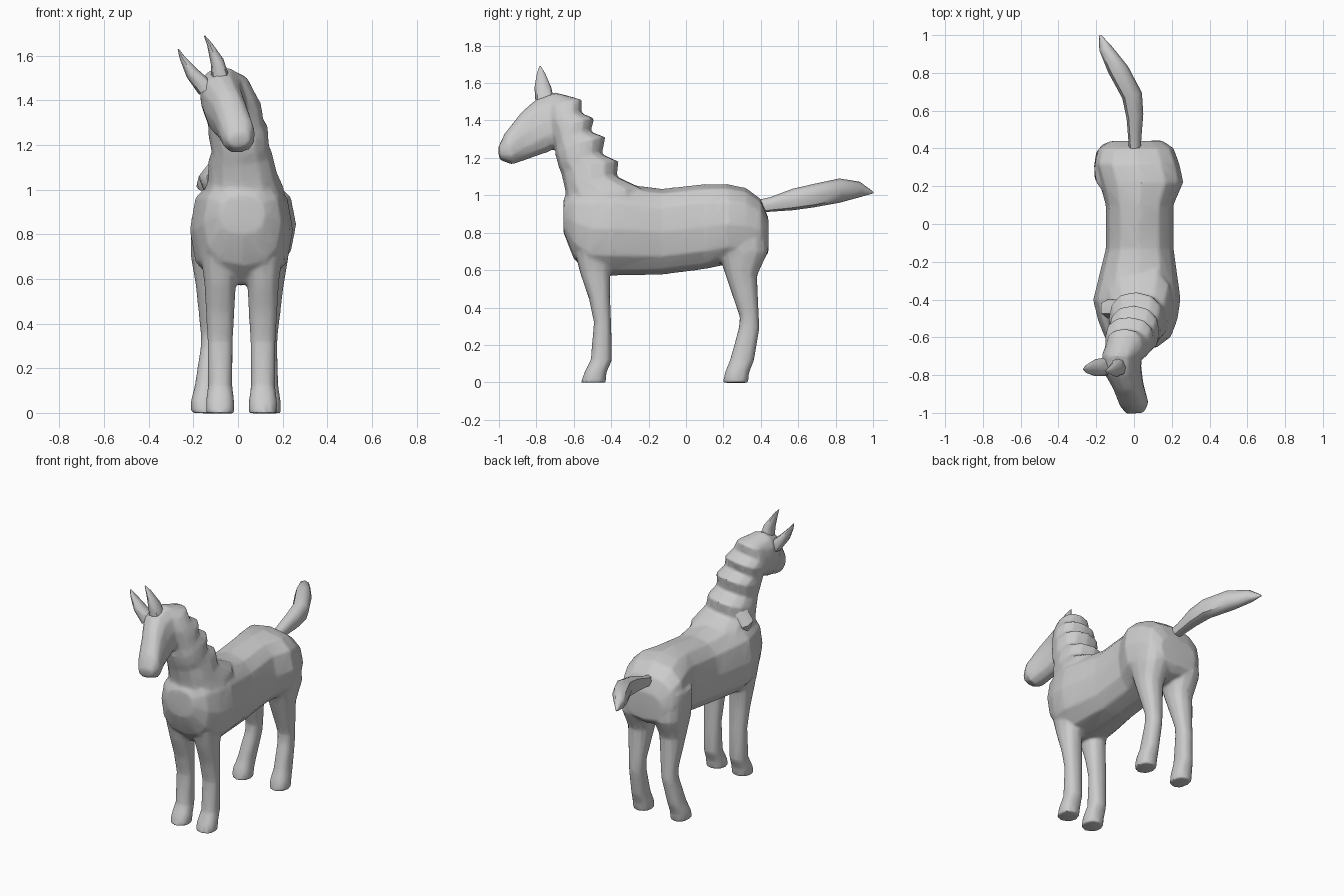
import bpy, bmesh, math
from mathutils import Vector

if "Cube" in bpy.data.objects:
    bpy.data.objects.remove(bpy.data.objects["Cube"])


def shade(obj, angle):
    bpy.ops.object.select_all(action='DESELECT')
    obj.select_set(True)
    bpy.context.view_layer.objects.active = obj
    bpy.ops.object.shade_smooth_by_angle(angle=math.radians(angle))


def loft(name, rings, sides=12, power=0.85, angle=50):
    """Skin rings given as (point A, point B, half width); A-B is the ring's long axis."""
    rings = [(Vector(a), Vector(b), w) for a, b, w in rings]
    axis = (rings[-1][0] + rings[-1][1]) - (rings[0][0] + rings[0][1])
    bm = bmesh.new()
    loops = []
    for a, b, w in rings:
        mid, half = (a + b) / 2, (a - b) / 2
        side = half.cross(axis).normalized() * w
        loop = []
        for i in range(sides):
            t = 2 * math.pi * i / sides
            c, s = math.cos(t), math.sin(t)
            c = math.copysign(abs(c) ** power, c)
            s = math.copysign(abs(s) ** power, s)
            loop.append(bm.verts.new(mid + half * c + side * s))
        loops.append(loop)
    for p, q in zip(loops, loops[1:]):
        for i in range(sides):
            j = (i + 1) % sides
            bm.faces.new((p[i], p[j], q[j], q[i]))
    bm.faces.new(loops[0])
    bm.faces.new(loops[-1])
    bmesh.ops.recalc_face_normals(bm, faces=bm.faces)
    mesh = bpy.data.meshes.new(name)
    bm.to_mesh(mesh)
    bm.free()
    obj = bpy.data.objects.new(name, mesh)
    bpy.context.collection.objects.link(obj)
    shade(obj, angle)
    return obj


# Barrel: y, top z, bottom z, centre x, half width
barrel = [(-.655, .98, .80, .02, .10), (-.60, 1.05, .66, .02, .175),
          (-.51, 1.07, .575, .02, .21), (-.40, 1.07, .57, .015, .232),
          (-.13, 1.035, .575, .03, .18), (.10, 1.06, .605, .03, .18),
          (.22, 1.06, .63, .04, .222), (.32, 1.04, .63, .015, .225),
          (.40, .98, .65, .01, .20), (.44, .88, .69, .01, .14)]
body = loft("body", [((x, y, zt), (x, y, zb), w) for y, zt, zb, x, w in barrel], power=.8)

# Neck with the stepped mane: front y, z, back y, z, centre x, half width
neck = [(-.645, .84, -.22, .98, .02, .20), (-.645, .95, -.22, 1.03, .02, .185),
        (-.645, 1.02, -.37, 1.10, .02, .155), (-.665, 1.11, -.36, 1.18, .01, .145),
        (-.68, 1.15, -.45, 1.22, .01, .13), (-.70, 1.22, -.43, 1.31, 0, .135),
        (-.70, 1.26, -.51, 1.34, -.01, .125), (-.72, 1.33, -.49, 1.41, -.025, .13),
        (-.73, 1.37, -.56, 1.44, -.035, .12), (-.74, 1.46, -.555, 1.51, -.05, .095),
        (-.73, 1.52, -.62, 1.525, -.06, .05)]
neck = loft("neck_and_mane", [((x, yf, zf), (x, yb, zb), w)
                              for yf, zf, yb, zb, x, w in neck])

# Loose lock of mane on the left of the neck
loft("mane_lock", [((-.08, -.50, 1.15), (-.08, -.40, 1.12), .03),
                   ((-.14, -.50, 1.06), (-.14, -.40, 1.03), .04),
                   ((-.13, -.48, .99), (-.13, -.44, .97), .02)], 6)

# Head, rolled to one side: top point, bottom point, half width
head = loft("head", [((0, -1.005, 1.255), (.01, -.995, 1.19), .05),
                     ((-.01, -.97, 1.33), (.01, -.93, 1.165), .078),
                     ((-.05, -.88, 1.445), (-.01, -.84, 1.195), .08),
                     ((-.09, -.80, 1.515), (-.03, -.74, 1.23), .095),
                     ((-.09, -.70, 1.55), (-.04, -.67, 1.265), .105),
                     ((-.06, -.60, 1.525), (-.04, -.60, 1.36), .085)])

# Ears
for name, base, tip in (("left_ear", (-.14, -.755, 1.45), (-.268, -.77, 1.63)),
                        ("right_ear", (-.08, -.755, 1.50), (-.15, -.78, 1.69))):
    b, t = Vector(base), Vector(tip)
    bend = Vector((.015 if name == "right_ear" else -.015, 0, 0))
    rings = []
    for k, depth, w in ((0, .05, .042), (.4, .045, .03), (.8, .022, .012), (1, .004, .003)):
        c = b.lerp(t, k) + bend * math.sin(math.pi * k)
        rings.append((c - Vector((0, depth, 0)), c + Vector((0, depth, 0)), w))
    loft(name, rings, 8)

# Tail: y, top z, bottom z, centre x, half width
tail = [(.36, .97, .90, .005, .03), (.45, .99, .912, .005, .036),
        (.57, 1.035, .92, .005, .046), (.68, 1.06, .935, -.01, .054),
        (.82, 1.09, .96, -.085, .055), (.93, 1.072, .99, -.15, .035),
        (1.0, 1.02, 1.01, -.18, .006)]
loft("tail", [((x, y, zt), (x, y, zb), w) for y, zt, zb, x, w in tail], 8)

# Legs: z, front y, back y, half width, foot spread
front_leg = [(.80, -.61, -.38, .10, 0), (.68, -.59, -.39, .085, 0),
             (.58, -.565, -.405, .071, 0), (.45, -.52, -.405, .064, 0),
             (.32, -.493, -.40, .057, 0), (.12, -.51, -.395, .055, 0),
             (.05, -.545, -.425, .064, 0), (-.002, -.563, -.428, .064, 0)]
hind_leg = [(.88, .16, .42, .10, 0), (.70, .17, .44, .102, 0),
            (.57, .212, .38, .08, 0), (.35, .287, .39, .053, .1),
            (.29, .282, .393, .05, .2), (.12, .235, .365, .052, .8),
            (.05, .207, .338, .062, 1), (-.002, .197, .333, .062, 1)]
legs = []
for name, profile, x, spread in (("front_leg_left", front_leg, -.08, 0),
                                 ("front_leg_right", front_leg, .112, .005),
                                 ("hind_leg_left", hind_leg, -.11, -.04),
                                 ("hind_leg_right", hind_leg, .125, .005)):
    legs.append(loft(name, [((x + spread * f, a, z), (x + spread * f, b, z), w)
                            for z, a, b, w, f in profile]))

# Fuse trunk, neck, head and legs into one softly blended skin
bpy.ops.object.select_all(action='DESELECT')
for part in [body, neck, head] + legs:
    part.select_set(True)
bpy.context.view_layer.objects.active = body
bpy.ops.object.join()
remesh = body.modifiers.new("fuse", 'REMESH')
remesh.mode, remesh.voxel_size = 'VOXEL', .01
soft = body.modifiers.new("blend", 'SMOOTH')
soft.factor, soft.iterations = .5, 6
body.modifiers.new("simplify", 'DECIMATE').ratio = .12
for mod in [m.name for m in body.modifiers if m.type in ('REMESH', 'SMOOTH', 'DECIMATE')]:
    bpy.ops.object.modifier_apply(modifier=mod)
shade(body, 45)
